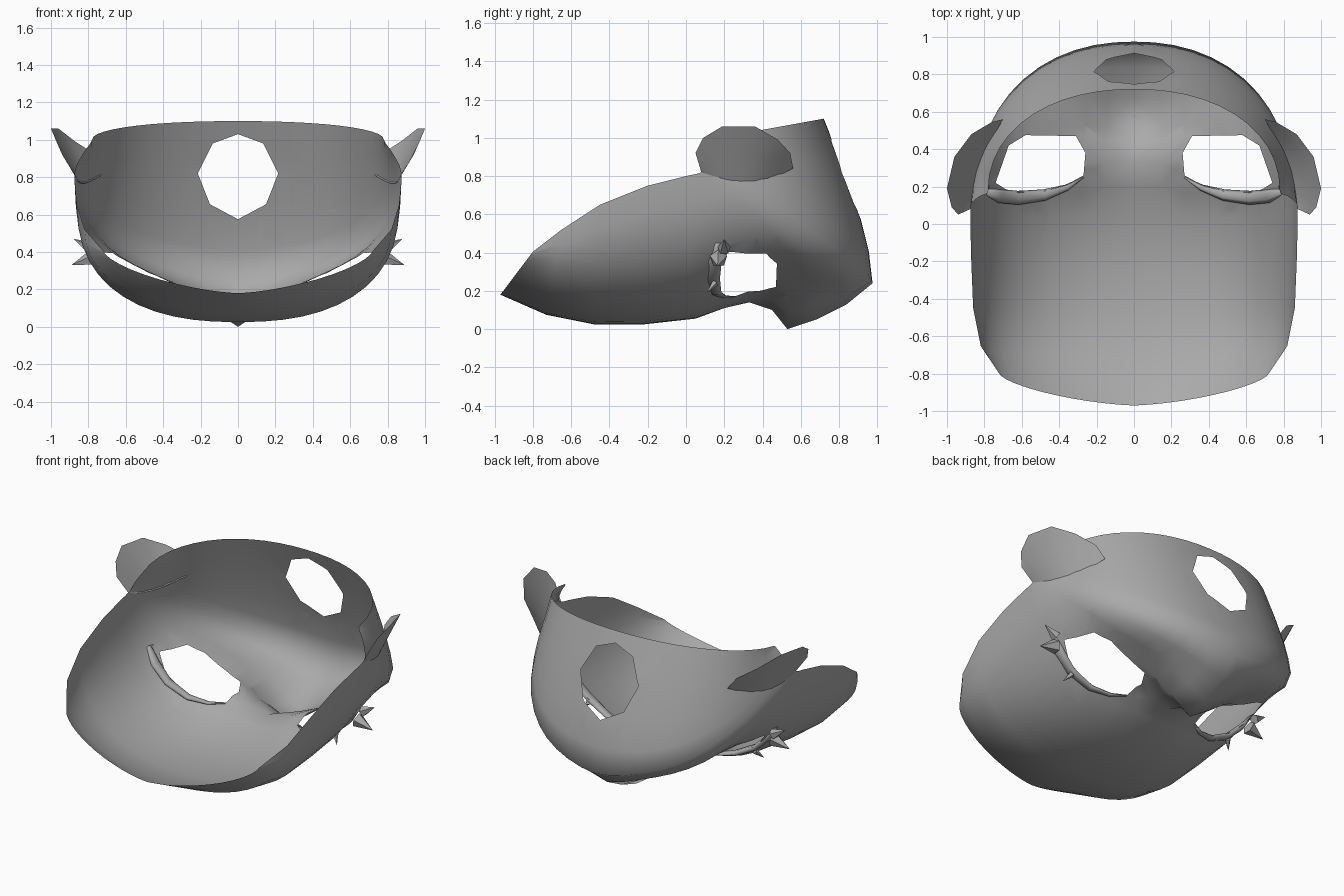
import bpy, bmesh, math
from mathutils import Vector
from mathutils.bvhtree import BVHTree

old = bpy.data.objects.get("Cube")
if old:
    bpy.data.objects.remove(old, do_unlink=True)

grey = bpy.data.materials.new("plain grey")
grey.use_nodes = True
grey.diffuse_color = (0.4, 0.4, 0.4, 1)
grey.node_tree.nodes["Principled BSDF"].inputs["Base Color"].default_value = (0.4, 0.4, 0.4, 1)


def add_object(name, bm, smooth=True):
    for f in bm.faces:
        f.smooth = smooth
    mesh = bpy.data.meshes.new(name)
    bm.to_mesh(mesh)
    mesh.materials.append(grey)
    obj = bpy.data.objects.new(name, mesh)
    bpy.context.collection.objects.link(obj)
    return obj


def cut_hole(bm, outline, axes, region):
    """Cut a convex outline, given on two axes, through the faces of a region."""
    a, b = axes
    mid = [sum(p[k] for p in outline) / len(outline) for k in (0, 1)]
    planes = []
    for p, q in zip(outline, outline[1:] + outline[:1]):
        co, no = Vector(), Vector()
        co[a], co[b] = p
        no[a], no[b] = q[1] - p[1], p[0] - q[0]
        if no[a] * (mid[0] - p[0]) + no[b] * (mid[1] - p[1]) > 0:
            no.negate()
        planes.append((co, no))

    def overlaps(f):
        for k, axis in enumerate(axes):
            own = [v.co[axis] for v in f.verts]
            hole = [p[k] for p in outline]
            if max(own) < min(hole) or min(own) > max(hole):
                return False
        return region(f.calc_center_median())

    def nearby():
        return [f for f in bm.faces if overlaps(f)]

    for co, no in planes:
        faces = nearby()
        geom = set(faces)
        for f in faces:
            geom.update(f.verts)
            geom.update(f.edges)
        bmesh.ops.bisect_plane(bm, geom=list(geom), dist=1e-5, plane_co=co, plane_no=no)
    inside = [f for f in nearby()
              if all((f.calc_center_median() - co).dot(no) < 0 for co, no in planes)]
    bmesh.ops.delete(bm, geom=inside, context='FACES')


# Mask shell: each rib is (centre y, z), (rim x, y, z), keel drop, roundness
RIBS = [
    ((-.97, .18), (.72, -.80, .405), 0, 1.5),
    ((-.73, .075), (.82, -.65, .52), 0, 2.2),
    ((-.48, .025), (.86, -.45, .65), 0, 2.4),
    ((-.22, .025), (.87, -.20, .75), 0, 2.4),
    ((.05, .06), (.875, 0, .80), .005, 2.4),
    ((.20, .145), (.875, .05, .81), .035, 2.5),
    ((.33, .21), (.875, .08, .82), .07, 2.6),
    ((.45, .24), (.872, .10, .83), .14, 2.6),
    ((.53, .26), (.87, .11, .84), .26, 2.6),
    ((.68, .25), (.865, .12, .86), .20, 2.5),
    ((.84, .23), (.86, .12, .87), .10, 2.4),
    ((.975, .28), (.85, .13, .89), .04, 2.2),
    ((.955, .42), (.835, .14, .915), .01, 2.2),
    ((.915, .57), (.82, .15, .94), 0, 2.2),
    ((.82, .85), (.79, .16, .98), 0, 2.2),
    ((.72, 1.1), (.78, .17, 1.0), 0, 2.15),
]
STEPS = 12
bm = bmesh.new()
grid = []
for (cy, cz), (rx, ry, rz), drop, power in RIBS:
    row = []
    for j in range(-STEPS, STEPS + 1):
        angle = math.pi / 2 * (abs(j) / STEPS) ** 1.1
        x = math.copysign(rx * math.sin(angle) ** (2 / power), j)
        w = 1 - max(math.cos(angle), 0) ** (2 / power)
        z = cz + (rz - cz) * w - drop * math.exp(-(abs(x) / .25) ** 1.5)
        row.append(bm.verts.new((x, cy + (ry - cy) * w, z)))
    grid.append(row)
for r0, r1 in zip(grid, grid[1:]):
    for j in range(2 * STEPS):
        bm.faces.new((r0[j], r1[j], r1[j + 1], r0[j + 1]))
bmesh.ops.triangulate(bm, faces=bm.faces)
surface = BVHTree.FromBMesh(bm)

# Eye holes and mouth hole
EYE = [(.27, .26), (.26, .38), (.31, .47), (.58, .475), (.67, .42),
       (.74, .22), (.66, .17), (.50, .17), (.36, .21)]
for s in (1, -1):
    cut_hole(bm, [(s * x, y) for x, y in EYE], (0, 1), lambda c: c.z < .6)
MOUTH = [(0, 1.03), (.135, .98), (.215, .82), (.15, .655), (0, .575),
         (-.15, .655), (-.215, .82), (-.135, .98)]
cut_hole(bm, MOUTH, (0, 2), lambda c: c.y > .6)
add_object("mask_shell", bm)


def on_shell(x, y):
    hit = surface.ray_cast(Vector((x, y, .65)), Vector((0, 0, -1)))[0]
    return hit or Vector((x, y, .4))


# Cupped ears, lofted from a base lying on the shell to a rounded outer edge
EAR = [(.875, .08, .82), (.94, .05, .92), (.975, .09, 1.0), (1.0, .19, 1.06),
       (.96, .36, 1.06), (.87, .48, .99), (.76, .545, .92), (.70, .56, .84)]


def build_ear(side, name):
    bm = bmesh.new()
    start, mid, end = Vector(EAR[0]), Vector((.84, .32, .70)), Vector(EAR[-1])
    rows = []
    for i, p in enumerate(EAR):
        t = i / (len(EAR) - 1)
        base = start * (1 - t) ** 2 + mid * 2 * t * (1 - t) + end * t ** 2
        hit = surface.ray_cast(Vector((2, base.y, base.z)), Vector((-1, 0, 0)))[0]
        if hit and 0 < t < 1:
            base.x = hit.x - .005
        row = []
        for k in (0, .5, 1):
            v = base.lerp(Vector(p), k)
            row.append(bm.verts.new((side * v.x, v.y, v.z)))
        rows.append(row)
    for a, b in zip(rows, rows[1:]):
        for k in (0, 1):
            quad = (a[k], b[k], b[k + 1], a[k + 1])
            bm.faces.new(quad if side > 0 else quad[::-1])
    bmesh.ops.remove_doubles(bm, verts=bm.verts, dist=1e-4)
    add_object(name, bm)


# Flat tapered lid along the edge of each eye: x, y, width factor
LID = [(.27, .25, .1), (.36, .195, .5), (.48, .155, .9), (.62, .14, 1.1),
       (.72, .15, 1.1), (.785, .17, .5)]


def build_lid(side, name):
    bm = bmesh.new()
    path = [on_shell(side * x, y) for x, y, r in LID]
    rings = []
    for i, p in enumerate(path):
        along = (path[min(i + 1, len(path) - 1)] - path[max(i - 1, 0)]).normalized()
        u = along.cross(Vector((0, 0, 1))).normalized()
        v = along.cross(u)
        r = LID[i][2]
        rings.append([bm.verts.new(p + u * (.034 * r * math.cos(k * math.pi / 3))
                                   + v * (.018 * r * math.sin(k * math.pi / 3)))
                      for k in range(6)])
    for a, b in zip(rings, rings[1:]):
        for k in range(6):
            bm.faces.new((a[k], a[(k + 1) % 6], b[(k + 1) % 6], b[k]))
    bm.faces.new(rings[0])
    bm.faces.new(rings[-1])
    bmesh.ops.recalc_face_normals(bm, faces=bm.faces)
    add_object(name, bm)


# Pointed lashes: base, tip, radius
LASHES = [((.77, .17, .37), (.89, .165, .33), .048),
          ((.79, .20, .42), (.88, .20, .47), .035),
          ((.62, .15, .24), (.66, .11, .19), .02)]


def build_lashes(side, name):
    bm = bmesh.new()
    for base, tip, radius in LASHES:
        flip = Vector((side, 1, 1))
        a, b = Vector(base) * flip, Vector(tip) * flip
        turn = (b - a).to_track_quat('Z', 'Y').to_matrix().to_4x4()
        turn.translation = (a + b) / 2
        bmesh.ops.create_cone(bm, cap_ends=True, segments=5, radius1=radius, radius2=0,
                              depth=(b - a).length, matrix=turn)
    add_object(name, bm, smooth=False)


for side, label in ((1, "left"), (-1, "right")):
    build_ear(side, label + "_ear")
    build_lid(side, label + "_eyelid")
    build_lashes(side, label + "_lashes")
